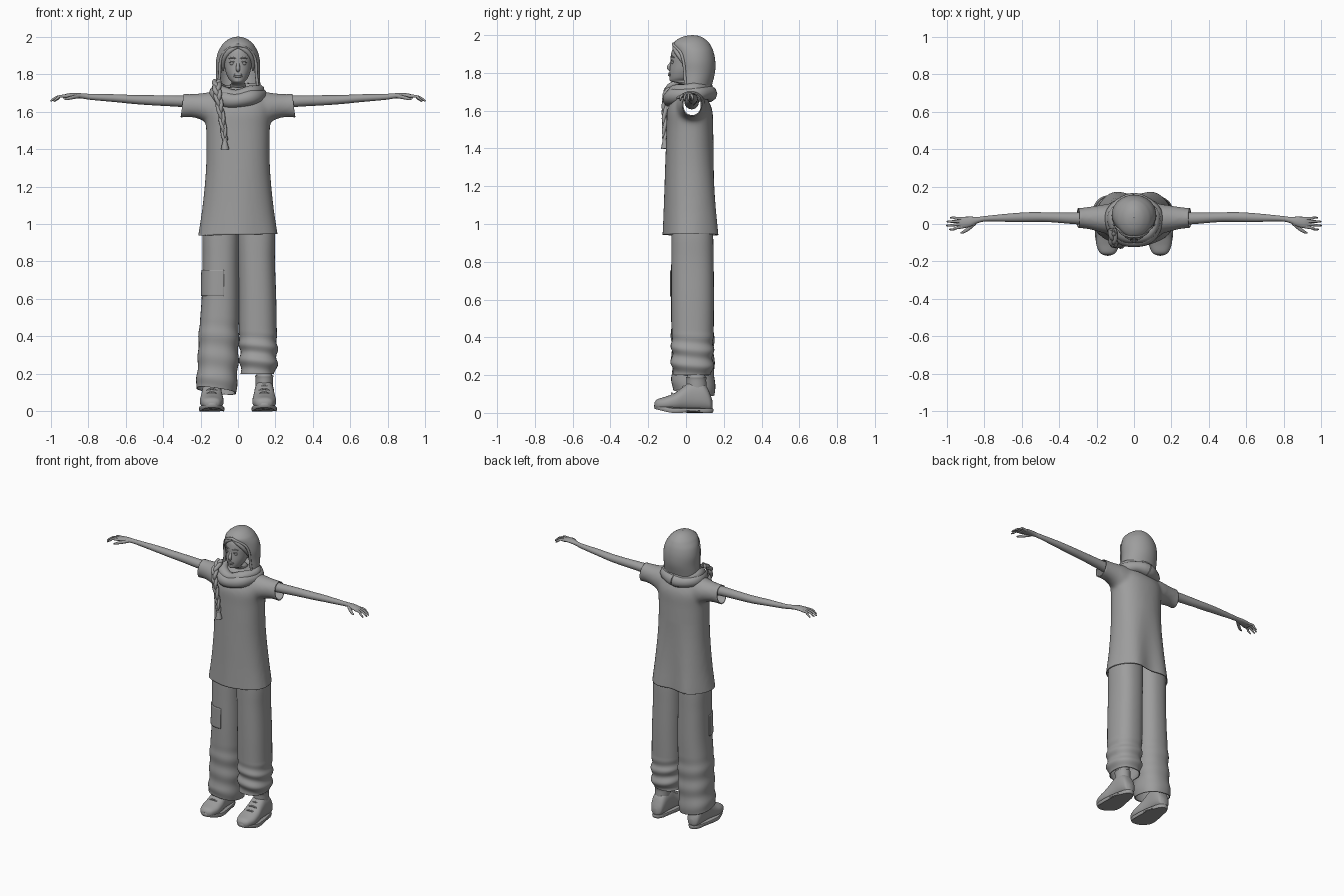
import bpy, bmesh
from math import sin, cos, pi, radians, copysign
from mathutils import Vector

cube = bpy.data.objects.get("Cube")
if cube:
    bpy.data.objects.remove(cube, do_unlink=True)

GREY = bpy.data.materials.new("plain grey")
GREY.use_nodes = True
GREY.diffuse_color = (0.34, 0.34, 0.34, 1)
GREY.node_tree.nodes["Principled BSDF"].inputs["Base Color"].default_value = (0.34, 0.34, 0.34, 1)


def spline(rows, k):
    """Smooth rows of numbers with k steps between neighbours."""
    out = []
    for i in range(len(rows) - 1):
        a, b, c, d = rows[max(i - 1, 0)], rows[i], rows[i + 1], rows[min(i + 2, len(rows) - 1)]
        for j in range(k):
            t = j / k
            out.append([q + t / 2 * (r - p + t * (2 * p - 5 * q + 4 * r - s + t * (3 * (q - r) + s - p)))
                        for p, q, r, s in zip(a, b, c, d)])
    return out + [list(rows[-1])]


def finish(obj, angle=50):
    bpy.ops.object.select_all(action='DESELECT')
    obj.select_set(True)
    bpy.context.view_layer.objects.active = obj
    if obj.type == 'CURVE':
        bpy.ops.object.convert(target='MESH')
    bpy.ops.object.shade_smooth_by_angle(angle=radians(angle))
    return obj


def make_object(name, bm):
    mesh = bpy.data.meshes.new(name)
    bm.to_mesh(mesh)
    bm.free()
    mesh.materials.append(GREY)
    obj = bpy.data.objects.new(name, mesh)
    bpy.context.collection.objects.link(obj)
    return obj


def loft(name, rows, axis='z', n=36, k=6, e=1.0, mid=0, cap=True, warp=None, thick=0):
    """Skin oval rings: (position, centre 1, centre 2, radius 1, radius 2[, half arc])."""
    bm, rings = bmesh.new(), []
    for row in spline(rows, k):
        p, c1, c2, r1, r2 = row[:5]
        half = min(row[5], pi) if len(row) > 5 else pi
        ring = []
        for i in range(n + 1):
            t = mid + half * (2 * i / n - 1)
            u = c1 + r1 * copysign(abs(sin(t)) ** e, sin(t))
            v = c2 + r2 * copysign(abs(cos(t)) ** e, cos(t))
            co = Vector({'z': (u, v, p), 'x': (p, u, v), 'y': (u, p, v)}[axis])
            ring.append(bm.verts.new(warp(co) if warp else co))
        rings.append(ring)
    for a, b in zip(rings, rings[1:]):
        for i in range(n):
            bm.faces.new((a[i], a[i + 1], b[i + 1], b[i]))
    if cap:
        bm.faces.new(rings[0][:-1])
        bm.faces.new(rings[-1][:-1])
    bmesh.ops.remove_doubles(bm, verts=bm.verts, dist=1e-5)
    bmesh.ops.recalc_face_normals(bm, faces=bm.faces)
    obj = make_object(name, bm)
    if thick:
        mod = obj.modifiers.new("thickness", 'SOLIDIFY')
        mod.thickness = thick
    return finish(obj)


def tube(name, pts, k=6):
    """Round tapered strand through (x, y, z, radius) points."""
    curve = bpy.data.curves.new(name, 'CURVE')
    curve.dimensions, curve.bevel_depth, curve.bevel_resolution = '3D', 1, 3
    curve.use_fill_caps = True
    path = spline(pts, k)
    poly = curve.splines.new('POLY')
    poly.points.add(len(path) - 1)
    for p, (x, y, z, r) in zip(poly.points, path):
        p.co, p.radius = (x, y, z, 1), max(r, 0.0005)
    curve.materials.append(GREY)
    obj = bpy.data.objects.new(name, curve)
    bpy.context.collection.objects.link(obj)
    return finish(obj)


# Tunic: torso and sleeves fused, then trimmed open at hem and cuffs
tunic = loft("tunic", [(.88, 0, .026, .222, .149), (.95, 0, .026, .211, .146), (1.1, 0, .023, .189, .138),
                       (1.3, 0, .02, .171, .13), (1.5, 0, .02, .17, .124), (1.6, 0, .02, .178, .12),
                       (1.66, 0, .02, .17, .095), (1.7, 0, .02, .14, .075), (1.73, 0, .02, .09, .06)], e=.88)
parts = [tunic]
for s in (1, -1):
    parts.append(loft("sleeve", [(s * .05, .025, 1.61, .085, .09), (s * .14, .027, 1.615, .08, .09),
                                 (s * .2, .03, 1.627, .068, .07), (s * .26, .032, 1.632, .057, .062),
                                 (s * .34, .032, 1.63, .05, .068)], axis='x'))
bpy.ops.object.select_all(action='DESELECT')
for p in parts:
    p.select_set(True)
bpy.context.view_layer.objects.active = tunic
bpy.ops.object.join()
mod = tunic.modifiers.new("fuse", 'REMESH')
mod.mode, mod.voxel_size = 'VOXEL', .011
mod = tunic.modifiers.new("soften", 'SMOOTH')
mod.iterations = 10
for m in ("fuse", "soften"):
    bpy.ops.object.modifier_apply(modifier=m)
bm = bmesh.new()
bm.from_mesh(tunic.data)
for co, no in (((0, 0, .943), (.02, 0, -1)), ((.298, 0, 1.63), (1, 0, .12)), ((-.298, 0, 1.63), (-1, 0, .12))):
    bmesh.ops.bisect_plane(bm, geom=bm.verts[:] + bm.edges[:] + bm.faces[:],
                           plane_co=co, plane_no=no, clear_outer=True)
for v in bm.verts:
    f = max(0, (1.4 - v.co.z) / .45)
    v.co.y -= .013 * f * cos(v.co.x * 26) * (1 if v.co.y > 0 else .3)
bm.to_mesh(tunic.data)
bm.free()
mod = tunic.modifiers.new("thickness", 'SOLIDIFY')
mod.thickness = .006
finish(tunic)


# Trousers: one leg gathered high, the other hanging low
def folds(cx, amount, top, period):
    def warp(co):
        if co.z < top:
            f = min(1, (top - co.z) / .08)
            wave = 1 + amount * f * sin((co.z + .12 * co.x + .1 * co.y) * 2 * pi / period)
            co.x, co.y = cx + (co.x - cx) * wave, .035 + (co.y - .035) * wave
        return co
    return warp


loft("left_trouser_leg", [(1.08, .09, .03, .09, .1), (.95, .097, .033, .1, .11), (.8, .099, .034, .098, .112),
                          (.6, .104, .035, .1, .113), (.43, .106, .035, .101, .111), (.33, .109, .034, .1, .11),
                          (.25, .109, .034, .099, .11), (.2, .106, .035, .09, .1)],
     e=.85, k=14, cap=False, thick=.006, warp=folds(.108, .055, .43, .085))


def low_hem(co):
    co = folds(-.115, .028, .5, .12)(co)
    if co.z < .2:
        co.z -= ((co.x + .115) * .15 + (co.y - .04) * .15) * (.2 - co.z) / .1
    return co


loft("right_trouser_leg", [(1.08, -.09, .03, .09, .1), (.95, -.092, .033, .098, .11), (.8, -.092, .034, .097, .112),
                           (.6, -.094, .035, .1, .114), (.4, -.103, .035, .107, .113), (.28, -.106, .037, .108, .112),
                           (.18, -.112, .038, .108, .114), (.11, -.118, .04, .108, .112)],
     e=.85, k=14, cap=False, thick=.006, warp=low_hem)
loft("cargo_pocket", [(.615, -.094, .035, .105, .119, .8), (.69, -.093, .035, .105, .119, .8),
                      (.755, -.092, .034, .104, .118, .8)],
     e=.85, mid=pi + .68, cap=False, thick=.008)


# Shoes
def sole_shape(cx):
    def warp(co):
        co.x = cx + (co.x - cx) * (1 - .2 * max(0, min(1, (co.y + .05) / .12)))
        co.z += .022 * max(0, (-.08 - co.y) / .09)
        if co.z < .01:
            co.z += .014 * max(0, 1 - abs(co.y - .035) / .05)
        return co
    return warp


for s, side in ((1, "left"), (-1, "right")):
    x = s * .14
    loft(side + "_sole", [(0, x, -.012, .066, .153), (.012, x, -.012, .07, .158), (.024, x, -.012, .067, .155)],
         e=.85, k=2, warp=sole_shape(x))
    loft(side + "_shoe", [(-.166, x, .042, .022, .015), (-.15, x, .045, .045, .028), (-.105, x, .05, .062, .037),
                          (-.055, x, .06, .062, .048), (-.01, x, .077, .056, .065), (.03, x, .09, .053, .078),
                          (.08, x, .088, .051, .076), (.11, x, .075, .046, .063), (.13, x, .055, .036, .04),
                          (.14, x, .045, .015, .02)], axis='y', e=.85)
    loft(side + "_ankle", [(.1, x, .058, .046, .054), (.17, x, .055, .046, .052), (.19, x, .055, .049, .054),
                           (.2, x, .055, .042, .046), (.32, x, .05, .04, .045)])
    for i in range(3):
        y, z = -.075 + .03 * i, .103 + .018 * i
        tube(side + "_lace", [(x - .038, y + .012, z - .014, .005), (x, y, z, .005), (x + .038, y + .012, z - .014, .005)])

    # Arms and hands
    loft(side + "_arm", [(s * a, *b) for a, *b in (
        (.15, .03, 1.645, .038, .038), (.3, .03, 1.655, .032, .031), (.45, .036, 1.66, .026, .027),
        (.55, .037, 1.664, .026, .024), (.65, .034, 1.671, .023, .021), (.78, .029, 1.678, .015, .016),
        (.83, .022, 1.683, .016, .014), (.87, .013, 1.686, .026, .014), (.91, .008, 1.684, .03, .012),
        (.935, .007, 1.679, .026, .009))], axis='x', n=24)
    for i in range(4):
        y, reach = -.014 + .014 * i, (.985, 1, .998, .98)[i]
        tip = y * 1.5 - .008
        tube(side + "_finger", [(s * .91, y, 1.682, .009), (s * .95, (y + tip) / 2, 1.681, .0075),
                                (s * (reach - .02), tip, 1.67, .0065), (s * reach, tip, 1.655, .004)])
    tube(side + "_thumb", [(s * .85, .005, 1.682, .011), (s * .88, -.022, 1.676, .01),
                           (s * .905, -.04, 1.67, .008), (s * .925, -.048, 1.664, .004)])

# Head with facial features
loft("head", [(1.66, 0, .035, .042, .045), (1.735, 0, .025, .043, .05), (1.755, 0, -.026, .034, .054),
              (1.775, 0, -.02, .05, .067), (1.81, 0, -.01, .065, .077), (1.85, 0, 0, .073, .083),
              (1.89, 0, .008, .077, .088), (1.93, 0, .015, .073, .084), (1.965, 0, .02, .045, .055)])
tube("nose", [(0, -.07, 1.875, .008), (0, -.079, 1.85, .009), (0, -.091, 1.828, .011), (0, -.08, 1.815, .008)])
for z, r in ((1.796, .0055), (1.788, .006)):
    tube("lip", [(-.024, -.079, z, .002), (-.01, -.0875, z, r), (.01, -.0875, z, r), (.024, -.079, z, .002)])
for s in (1, -1):
    bm = bmesh.new()
    bmesh.ops.create_uvsphere(bm, u_segments=16, v_segments=10, radius=.013)
    bmesh.ops.translate(bm, verts=bm.verts, vec=(s * .031, -.066, 1.858))
    finish(make_object("eye", bm))
    tube("eyelid", [(s * .016, -.077, 1.861, .002), (s * .031, -.079, 1.868, .003), (s * .047, -.068, 1.861, .002)])
    tube("eyebrow", [(s * .012, -.08, 1.882, .003), (s * .032, -.076, 1.888, .004), (s * .052, -.062, 1.881, .002)])
    tube("hair", [(0, -.055, 1.948, .012), (s * .035, -.058, 1.93, .014), (s * .064, -.042, 1.9, .013),
                  (s * .078, -.02, 1.865, .01), (s * .08, .01, 1.82, .006)])

# Hood with rolled rim
hood_rows = [(1.66, 0, .05, .1, .075, 2.0), (1.72, 0, .042, .118, .092, 2.05), (1.8, 0, .05, .117, .103, 2.15),
             (1.86, 0, .049, .118, .106, 2.2), (1.91, 0, .043, .109, .103, 2.35), (1.945, 0, .031, .092, .1, 2.8),
             (1.965, 0, .028, .077, .088, pi), (1.985, 0, .03, .052, .062, pi), (1.996, 0, .033, .026, .032, pi),
             (2, 0, .035, .001, .001, pi)]
loft("hood", hood_rows, n=48, cap=False, thick=.01)
rim = [(rx * sin(a), cy + ry * cos(a), z, .008) for z, _, cy, rx, ry, a in hood_rows[:6]]
tube("hood_rim", rim + [(0, -.066, 1.953, .008)] + [(-x, y, z, r) for x, y, z, r in reversed(rim)])


# Draped collar
def collar(name, rx, ry, z, r):
    pts = []
    for i in range(33):
        t = 2 * pi * i / 32
        front = max(0, -cos(t)) ** 2
        pts.append((rx * sin(t), .018 + ry * cos(t), z - .03 * front + .005 * sin(3 * t), r + .003 * cos(5 * t)))
    tube(name, pts, k=3)


collar("collar_outer_fold", .115, .104, 1.69, .041)
collar("collar_inner_fold", .108, .09, 1.716, .034)

# Braid: three crossing strands, a tie and a tuft
path = spline([(-.112, -.035, 1.76), (-.112, -.095, 1.715), (-.1, -.112, 1.64), (-.082, -.113, 1.54),
               (-.07, -.113, 1.45)], 16)
for strand in range(3):
    pts = []
    for i, (x, y, z) in enumerate(path):
        t, size = i * .19 + strand * 2 * pi / 3, 1 - .4 * i / len(path)
        pts.append((x + .013 * size * sin(t), y + .007 * size * sin(2 * t), z, .0145 * size))
    tube("braid_strand", pts, k=2)
tube("braid_tie", [(-.07, -.113, 1.458, .013), (-.07, -.113, 1.442, .013)])
tube("braid_tuft", [(-.07, -.113, 1.445, .01), (-.07, -.112, 1.42, .017), (-.069, -.111, 1.398, .022)])
